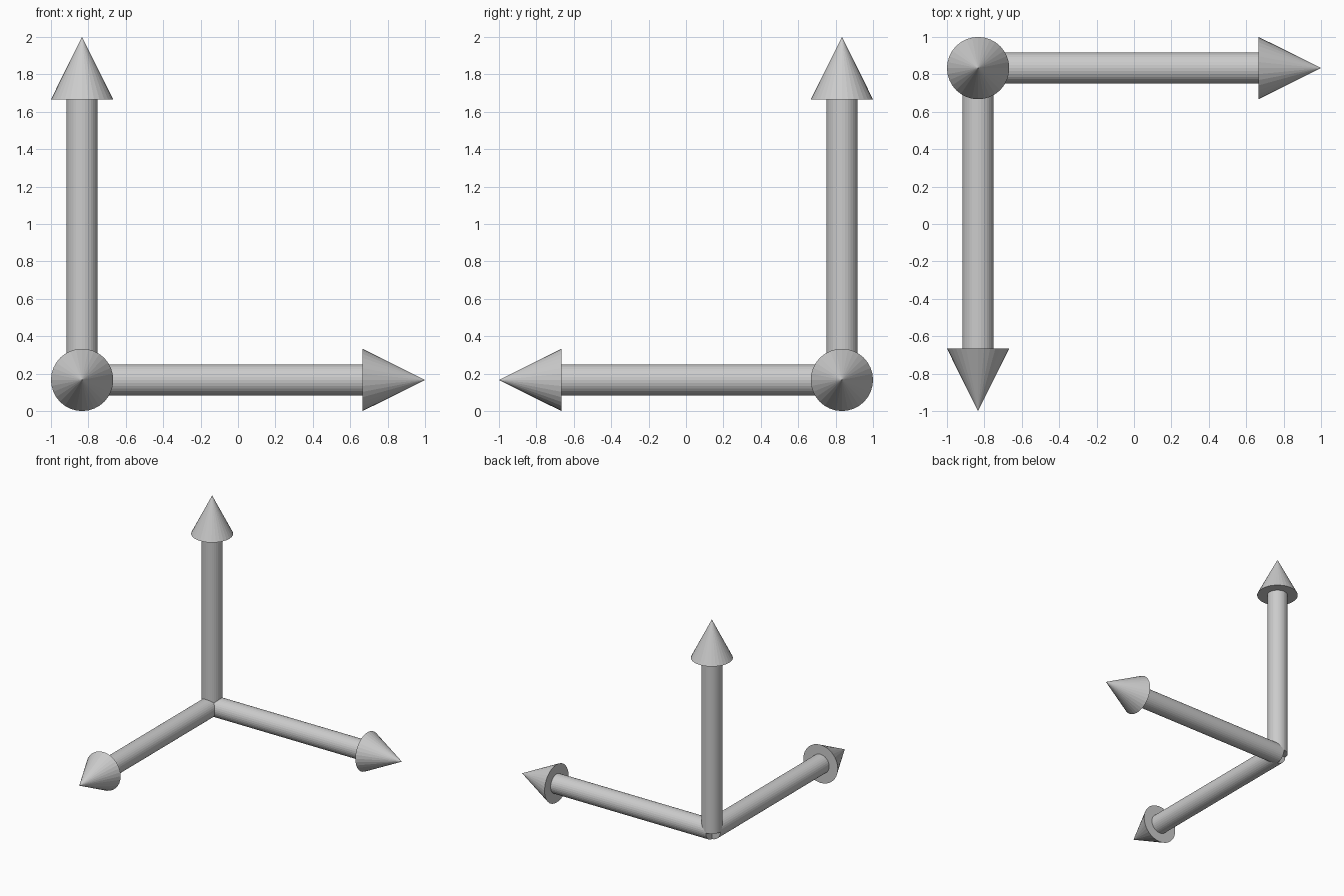
import bpy
from mathutils import Vector

if "Cube" in bpy.data.objects:
    bpy.data.objects.remove(bpy.data.objects["Cube"])

ORIGIN = Vector((-0.8335, 0.8335, 0.1665))  # shared corner of the three arrows
SHAFT_R, HEAD_R = 0.0833, 0.1665
SHAFT_LEN, HEAD_LEN = 1.5, 0.3335
SIDES = 32


def tapered(name, direction, start, length, r1, r2):
    """Cylinder or cone running along direction from a distance off the corner."""
    bpy.ops.mesh.primitive_cone_add(
        vertices=SIDES, radius1=r1, radius2=r2, depth=length,
        location=ORIGIN + direction * (start + length / 2),
        rotation=direction.to_track_quat('Z', 'Y').to_euler())
    bpy.context.object.name = name


# One arrow to the right, one to the front, one upwards
for name, axis in (("right", (1, 0, 0)), ("front", (0, -1, 0)), ("up", (0, 0, 1))):
    d = Vector(axis)
    tapered(name + "_arrow_shaft", d, 0, SHAFT_LEN, SHAFT_R, SHAFT_R)
    tapered(name + "_arrow_head", d, SHAFT_LEN, HEAD_LEN, HEAD_R, 0)
